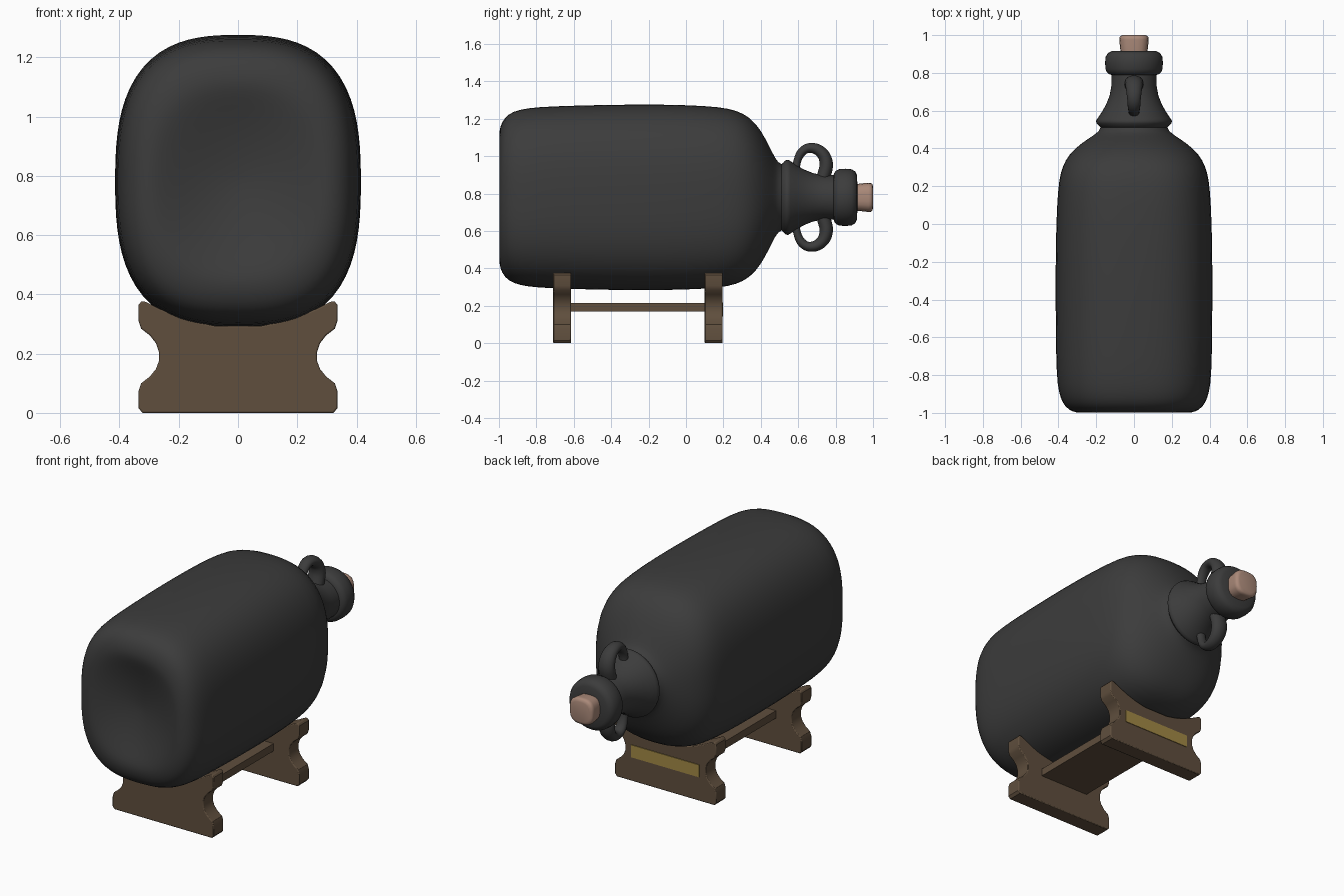
import bpy, bmesh, math
from mathutils import Vector

if "Cube" in bpy.data.objects:
    bpy.data.objects.remove(bpy.data.objects["Cube"], do_unlink=True)

AXIS_Z = 0.78  # height of the bottle's long axis


def material(name, rgb):
    m = bpy.data.materials.new(name)
    m.use_nodes = True
    m.diffuse_color = (*rgb, 1)
    bsdf = m.node_tree.nodes["Principled BSDF"]
    bsdf.inputs["Base Color"].default_value = (*rgb, 1)
    bsdf.inputs["Roughness"].default_value = 0.6
    return m


glaze = material("dark glaze", (0.045, 0.045, 0.045))
wood = material("brown wood", (0.115, 0.077, 0.047))
cork_mat = material("cork", (0.40, 0.25, 0.19))
brass = material("brass", (0.36, 0.25, 0.06))


def finish(name, bm, mat, smooth=None):
    bmesh.ops.recalc_face_normals(bm, faces=bm.faces)
    mesh = bpy.data.meshes.new(name)
    bm.to_mesh(mesh)
    bm.free()
    obj = bpy.data.objects.new(name, mesh)
    bpy.context.collection.objects.link(obj)
    mesh.materials.append(mat)
    if smooth:
        bpy.ops.object.select_all(action="DESELECT")
        obj.select_set(True)
        bpy.context.view_layer.objects.active = obj
        bpy.ops.object.shade_smooth_by_angle(angle=math.radians(smooth))
    return obj


def loft(name, stations, mat, segments=40, smooth=60):
    """Skin superellipse rings (y, half width, half height, power) along y."""
    bm = bmesh.new()
    rings = []
    for y, rx, rz, power in stations:
        ring = []
        for i in range(segments):
            a = 2 * math.pi * i / segments
            c, s = math.cos(a), math.sin(a)
            k = (abs(c) ** power + abs(s) ** power) ** (-1 / power)
            ring.append(bm.verts.new((rx * c * k, y, AXIS_Z + rz * s * k)))
        rings.append(ring)
    for a, b in zip(rings, rings[1:]):
        for i in range(segments):
            j = (i + 1) % segments
            bm.faces.new((a[i], a[j], b[j], b[i]))
    bm.faces.new(rings[0])
    bm.faces.new(rings[-1])
    return finish(name, bm, mat, smooth)


def round_stations(profile, power=2):
    return [(y, r, r, power) for y, r in profile]


def box(name, lo, hi, mat):
    bm = bmesh.new()
    bmesh.ops.create_cube(bm, size=1)
    lo, hi = Vector(lo), Vector(hi)
    for v in bm.verts:
        v.co = (lo + hi) / 2 + v.co * (hi - lo)
    return finish(name, bm, mat)


# Bottle body with a dished base
body = loft("bottle_body", [
    (-0.93, 0.01, 0.01, 2), (-0.935, 0.07, 0.08, 2), (-0.955, 0.15, 0.18, 2),
    (-0.98, 0.22, 0.26, 2.2), (-0.996, 0.27, 0.31, 2.4), (-1.0, 0.305, 0.35, 2.6),
    (-0.985, 0.345, 0.405, 2.8), (-0.95, 0.378, 0.447, 2.8), (-0.89, 0.399, 0.47, 2.8),
    (-0.8, 0.41, 0.483, 2.8), (-0.6, 0.414, 0.491, 2.8), (-0.25, 0.416, 0.498, 2.8),
    (0.0, 0.412, 0.494, 2.8), (0.18, 0.403, 0.484, 2.8), (0.27, 0.39, 0.465, 2.75),
    (0.34, 0.364, 0.43, 2.6), (0.4, 0.315, 0.362, 2.4), (0.45, 0.245, 0.265, 2.2),
    (0.48, 0.198, 0.202, 2), (0.505, 0.176, 0.176, 2), (0.55, 0.17, 0.17, 2)], glaze)
body.modifiers.new("smooth_form", "SUBSURF").levels = 1
body.modifiers["smooth_form"].render_levels = 1

# Flared neck and rounded lip
loft("bottle_neck", round_stations([
    (0.505, 0.172), (0.52, 0.185), (0.532, 0.198), (0.545, 0.201), (0.558, 0.194),
    (0.59, 0.172), (0.63, 0.149), (0.68, 0.129), (0.73, 0.12), (0.81, 0.119)]), glaze)
loft("bottle_lip", round_stations([
    (0.788, 0.11), (0.791, 0.128), (0.802, 0.143), (0.82, 0.151), (0.855, 0.153),
    (0.885, 0.15), (0.905, 0.138), (0.915, 0.118), (0.916, 0.06)]), glaze)

# Stopper
loft("cork_stopper", round_stations([
    (0.89, 0.069), (0.975, 0.078), (0.988, 0.077), (0.996, 0.071), (1.0, 0.058)], 3),
    cork_mat, segments=24)

# Looped handles: thin at the shoulder, thick below the lip (y, height, radius)
handle_path = [
    (0.585, 0.13, 0.022), (0.594, 0.19, 0.021), (0.615, 0.237, 0.024),
    (0.652, 0.263, 0.026), (0.7, 0.257, 0.030), (0.738, 0.222, 0.034),
    (0.75, 0.17, 0.037), (0.735, 0.11, 0.037)]


def handle(name, side):
    bm = bmesh.new()
    rings, sides = [], 14
    steps = []
    points = [Vector(p) for p in handle_path]
    for i in range(len(points) - 1):  # smooth path through the points
        p0, p3 = points[max(i - 1, 0)], points[min(i + 2, len(points) - 1)]
        p1, p2 = points[i], points[i + 1]
        for n in range(4):
            t = n / 4
            steps.append(p1 + (p2 - p0) * t / 2 + (p0 * 2 - p1 * 5 + p2 * 4 - p3) * t**2 / 2
                         + (p1 * 3 - p0 - p2 * 3 + p3) * t**3 / 2)
    steps.append(points[-1])
    for i, p in enumerate(steps):
        d = steps[min(i + 1, len(steps) - 1)] - steps[max(i - 1, 0)]
        tangent = Vector((d.x, d.y)).normalized()
        ring = []
        for k in range(sides):
            a = 2 * math.pi * k / sides
            off = p.z * math.sin(a)
            ring.append(bm.verts.new((p.z * 1.35 * math.cos(a), p.x - tangent.y * off,
                                      AXIS_Z + side * (p.y + tangent.x * off))))
        rings.append(ring)
    for a, b in zip(rings, rings[1:]):
        for k in range(sides):
            j = (k + 1) % sides
            bm.faces.new((a[k], a[j], b[j], b[k]))
    bm.faces.new(rings[0])
    bm.faces.new(rings[-1])
    finish(name, bm, glaze, 60)


handle("upper_handle", 1)
handle("lower_handle", -1)

# Cradle planks: waisted sides and a hollow top that follows the bottle
half = [(0.322, 0.0), (0.335, 0.015), (0.335, 0.075), (0.327, 0.1), (0.298, 0.122),
        (0.277, 0.148), (0.267, 0.175), (0.267, 0.205), (0.277, 0.235), (0.298, 0.262),
        (0.327, 0.284), (0.335, 0.308), (0.335, 0.365), (0.325, 0.378), (0.31, 0.374)]
half += [(x / 100, 0.288 + 0.9 * (x / 100) ** 2) for x in (27, 21, 15, 8)]
outline = half + [(-x, z) for x, z in reversed(half)]


def plank(name, y0, y1):
    bm = bmesh.new()
    face = bm.faces.new([bm.verts.new((x, y0, z)) for x, z in outline])
    new = bmesh.ops.extrude_face_region(bm, geom=[face])["geom"]
    bmesh.ops.translate(bm, vec=(0, y1 - y0, 0),
                        verts=[g for g in new if isinstance(g, bmesh.types.BMVert)])
    obj = finish(name, bm, wood, 35)
    bevel = obj.modifiers.new("soft_edges", "BEVEL")
    bevel.width = 0.005
    bevel.segments = 2
    bevel.limit_method = "ANGLE"
    bevel.angle_limit = math.radians(60)


plank("front_plank", -0.71, -0.615)
plank("back_plank", 0.1, 0.195)

# Board joining the planks, and the plain plate on the back
box("cross_board", (-0.165, -0.63, 0.17), (0.165, 0.11, 0.215), wood)
box("brass_plate", (-0.225, 0.192, 0.143), (0.225, 0.199, 0.217), brass)
